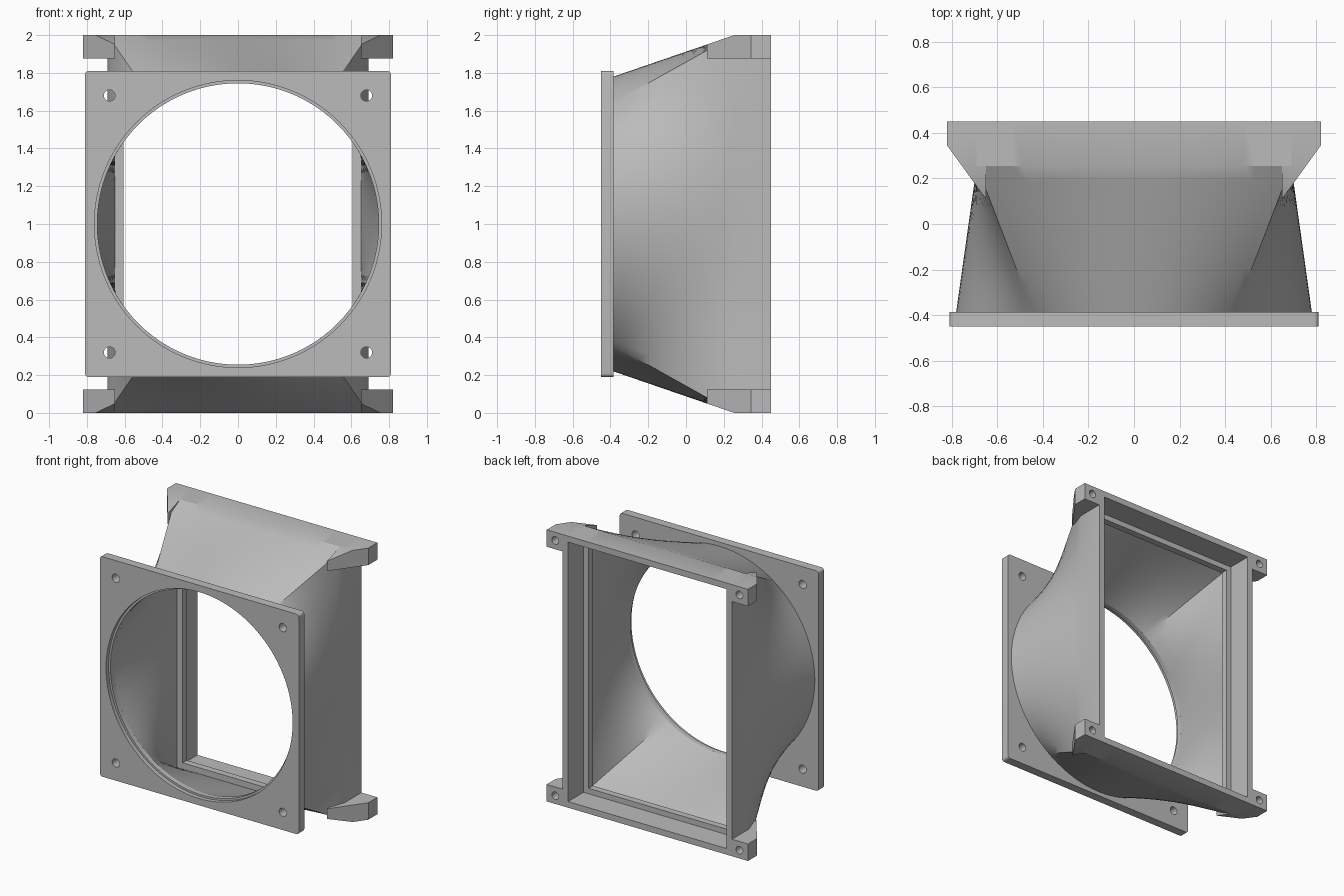
import bpy, bmesh
from math import cos, sin, pi, atan2, radians
from mathutils import Vector, Matrix

cube = bpy.data.objects.get("Cube")
if cube:
    bpy.data.objects.remove(cube)

grey = bpy.data.materials.new("plain_grey")
grey.use_nodes = True
colour = (0.5, 0.5, 0.5, 1)
grey.diffuse_color = colour
grey.node_tree.nodes["Principled BSDF"].inputs["Base Color"].default_value = colour

MID = 1.0            # height of the duct axis
HX, HZ = 0.69, 1.0   # outer half sizes of the rectangular end
FRONT, BACK = -0.45, 0.45
PLATE_BACK = -0.385


def make(name, bm):
    bmesh.ops.recalc_face_normals(bm, faces=bm.faces)
    mesh = bpy.data.meshes.new(name)
    bm.to_mesh(mesh)
    bm.free()
    mesh.materials.append(grey)
    obj = bpy.data.objects.new(name, mesh)
    bpy.context.collection.objects.link(obj)
    return obj


def select(obj):
    bpy.ops.object.select_all(action='DESELECT')
    obj.select_set(True)
    bpy.context.view_layer.objects.active = obj


def smooth(obj, angle=25):
    select(obj)
    bpy.ops.object.shade_smooth_by_angle(angle=radians(angle))


def drill(obj, x, z, radius, y0, y1, sides=24):
    """Cut a round hole along y, then discard the cutter."""
    bm = bmesh.new()
    bmesh.ops.create_cone(bm, cap_ends=True, segments=sides, radius1=radius,
                          radius2=radius, depth=y1 - y0,
                          matrix=Matrix.Translation((x, (y0 + y1) / 2, z))
                          @ Matrix.Rotation(pi / 2, 4, 'X'))
    cutter = make("hole_cutter", bm)
    cutter.hide_render = True
    mod = obj.modifiers.new("hole", 'BOOLEAN')
    mod.operation = 'DIFFERENCE'
    mod.solver = 'EXACT'
    mod.object = cutter
    select(obj)
    bpy.ops.object.modifier_apply(modifier=mod.name)
    bpy.data.objects.remove(cutter)


# Front mounting plate with rounded corners
bm = bmesh.new()
bmesh.ops.create_cube(bm, size=1)
bmesh.ops.scale(bm, vec=(1.62, PLATE_BACK - FRONT, 1.62), verts=bm.verts)
bmesh.ops.translate(bm, vec=(0, (FRONT + PLATE_BACK) / 2, MID), verts=bm.verts)
corners = [e for e in bm.edges
           if abs(e.verts[0].co.y - e.verts[1].co.y) > 0.01]
bmesh.ops.bevel(bm, geom=corners, offset=0.02, segments=4, affect='EDGES', profile=0.5)
plate = make("front_plate", bm)
drill(plate, 0, MID, 0.745, -0.6, 0, 128)
drill(plate, 0, MID, 0.76, -0.6, -0.42, 128)   # shallow step round the mouth
for sx in (-1, 1):
    for sz in (-1, 1):
        drill(plate, sx * 0.68, MID + sz * 0.68, 0.03, -0.6, -0.2)
smooth(plate)

# Directions round the duct, with one falling exactly on each corner
corner = atan2(HZ, HX)
stops = [-corner, corner, pi - corner, pi + corner, 2 * pi - corner]
STEPS = 32
angles = [a + (b - a) * i / STEPS for a, b in zip(stops, stops[1:])
          for i in range(STEPS)]


def circle(r, y):
    return [Vector((r * cos(a), y, MID + r * sin(a))) for a in angles]


def rectangle(hx, hz, y):
    pts = []
    for a in angles:
        px, pz = cos(a) / HX, sin(a) / HZ
        m = max(abs(px), abs(pz))
        pts.append(Vector((hx * px / m, y, MID + hz * pz / m)))
    return pts


def blend(start, end, count=10):
    return [[p.lerp(q, i / count) for p, q in zip(start, end)]
            for i in range(count + 1)]


# Duct shell: round to rectangular outside, then stepped frame, then back inside
rings = blend(circle(0.78, PLATE_BACK), rectangle(HX, HZ, 0.255))
rings += [rectangle(HX, HZ, BACK),
          rectangle(0.645, 0.955, BACK),
          rectangle(0.645, 0.955, 0.27),
          rectangle(0.605, 0.915, 0.27),
          rectangle(0.605, 0.915, 0.22)]
rings += blend(rectangle(0.65, 0.96, 0.22), circle(0.745, PLATE_BACK))
bm = bmesh.new()
loops = [[bm.verts.new(p) for p in ring] for ring in rings]
n = len(angles)
for k, ring in enumerate(loops):
    nxt = loops[(k + 1) % len(loops)]
    for i in range(n):
        j = (i + 1) % n
        bm.faces.new((ring[i], ring[j], nxt[j], nxt[i]))
smooth(make("duct_shell", bm))

# Mounting ears at the four rear corners, with blind screw holes
outline = [(0.65, 0.11), (0.82, 0.345), (0.82, BACK), (0.65, BACK)]
for sx, side in ((1, "left"), (-1, "right")):
    for sz, level in ((1, "upper"), (-1, "lower")):
        bm = bmesh.new()
        face = bm.faces.new([bm.verts.new((sx * x, y, MID + sz * 0.875))
                             for x, y in outline])
        out = bmesh.ops.extrude_face_region(bm, geom=[face])
        bmesh.ops.translate(bm, vec=(0, 0, sz * 0.125),
                            verts=[v for v in out["geom"]
                                   if isinstance(v, bmesh.types.BMVert)])
        # Trim the front of the ear to the slope of the duct
        cut = bmesh.ops.bisect_plane(bm, geom=bm.verts[:] + bm.edges[:] + bm.faces[:],
                                     plane_co=(0, 0.255, MID + sz * HZ),
                                     plane_no=(0, -0.344, sz), clear_outer=True)
        edges = [e for e in cut["geom_cut"] if isinstance(e, bmesh.types.BMEdge)]
        bmesh.ops.holes_fill(bm, edges=edges, sides=0)
        ear = make(f"{level}_{side}_ear", bm)
        drill(ear, sx * 0.75, MID + sz * 0.94, 0.028, 0.37, 0.6)
        smooth(ear)
